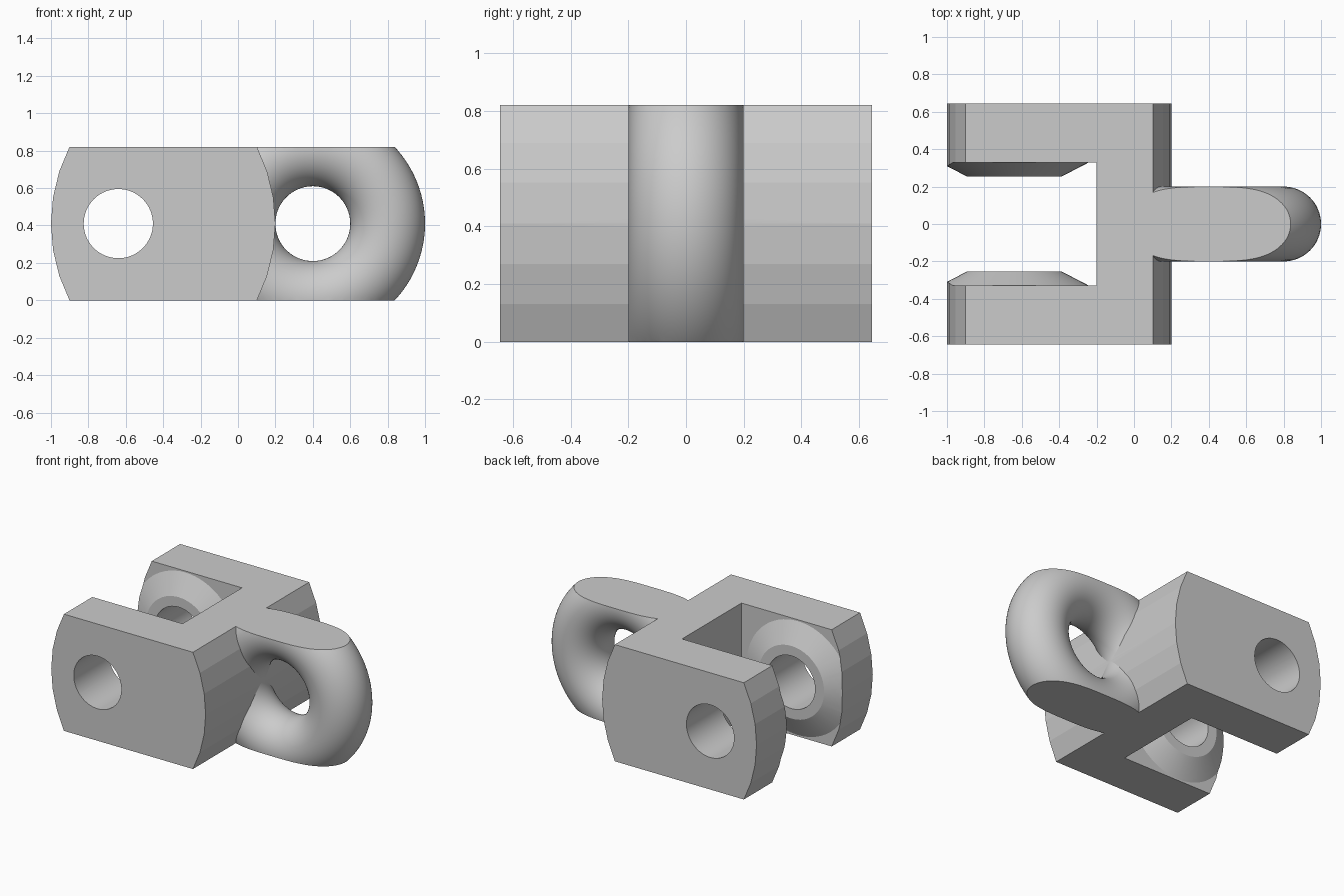
import bpy, bmesh, math

old = bpy.data.objects.get("Cube")
if old:
    bpy.data.objects.remove(old, do_unlink=True)

HALF_H = 0.41            # half height, also the pivot height
HALF_W = 0.645           # half width across the arms
PIN_X, EYE_X = -0.64, 0.4
ARC_R, STEPS = 0.9, 6    # rounded ends of the yoke

steel = bpy.data.materials.new("plain grey")
steel.use_nodes = True
GREY = (0.6, 0.6, 0.6, 1)
steel.diffuse_color = GREY
steel.node_tree.nodes["Principled BSDF"].inputs["Base Color"].default_value = GREY


def finish(name, bm):
    bmesh.ops.recalc_face_normals(bm, faces=bm.faces)
    mesh = bpy.data.meshes.new(name)
    bm.to_mesh(mesh)
    bm.free()
    mesh.materials.append(steel)
    obj = bpy.data.objects.new(name, mesh)
    bpy.context.collection.objects.link(obj)
    return obj


def box(name, lo, hi):
    bm = bmesh.new()
    bmesh.ops.create_cube(bm, size=1)
    for v in bm.verts:
        v.co = [(a + b) / 2 + c * (b - a) for a, b, c in zip(lo, hi, v.co)]
    return finish(name, bm)


def lathe_y(name, x, profile, segments=64):
    """Solid turned about the y direction through (x, HALF_H); profile is (radius, y)."""
    bm = bmesh.new()
    rings = []
    for r, y in profile:
        angles = [math.tau * i / segments for i in range(segments)]
        rings.append([bm.verts.new((x + r * math.cos(a), y, HALF_H + r * math.sin(a)))
                      for a in angles])
    for a, b in zip(rings, rings[1:]):
        for i in range(segments):
            j = (i + 1) % segments
            bm.faces.new((a[i], a[j], b[j], b[i]))
    if profile[0] != profile[-1]:
        bm.faces.new(rings[0])
        bm.faces.new(rings[-1])
    else:
        bmesh.ops.remove_doubles(bm, verts=bm.verts, dist=1e-5)
    return finish(name, bm)


def combine(target, tool, operation):
    mod = target.modifiers.new(operation, "BOOLEAN")
    mod.operation, mod.solver, mod.object = operation, "EXACT", tool
    bpy.context.view_layer.objects.active = target
    bpy.ops.object.modifier_apply(modifier=mod.name)
    bpy.data.objects.remove(tool, do_unlink=True)


# Yoke block: arc-ended profile extruded across the width
span = math.asin(HALF_H / ARC_R)
arc = [span * (2 * i / STEPS - 1) for i in range(STEPS + 1)]
outline = [(0.2 - ARC_R + ARC_R * math.cos(a), HALF_H + ARC_R * math.sin(a)) for a in arc]
outline += [(-0.8 - x, z) for x, z in reversed(outline)]
bm = bmesh.new()
face = bm.faces.new([bm.verts.new((x, -HALF_W, z)) for x, z in outline])
side = bmesh.ops.extrude_face_region(bm, geom=[face])["geom"]
bmesh.ops.translate(bm, vec=(0, 2 * HALF_W, 0),
                    verts=[g for g in side if isinstance(g, bmesh.types.BMVert)])
yoke = finish("yoke_with_eye", bm)

# Slot between the arms, leaving a conical boss on each inner face
slot = box("slot_cutter", (-1.2, -0.33, -0.2), (-0.2, 0.33, 1.02))
for s in (-1, 1):
    boss = lathe_y("boss", PIN_X, [(0.255, s * 0.255), (0.4, s * 0.33), (0.4, s * 0.4)])
    combine(slot, boss, "DIFFERENCE")
combine(yoke, slot, "DIFFERENCE")

# Pin hole through both arms
combine(yoke, lathe_y("pin_cutter", PIN_X, [(0.185, -1), (0.185, 1)]), "DIFFERENCE")

# Ring eye, trimmed flush with the top and bottom of the yoke
tube = [math.tau * i / 64 for i in range(64)] + [0]
ring = lathe_y("ring_eye", EYE_X,
               [(0.4 + 0.2 * math.cos(t), 0.2 * math.sin(t)) for t in tube], 96)
combine(ring, box("trim", (0, -0.5, 0), (1.2, 0.5, 2 * HALF_H)), "INTERSECT")
combine(yoke, ring, "UNION")

# Smooth the turned surfaces, keep the block edges crisp
bpy.ops.object.select_all(action="DESELECT")
yoke.select_set(True)
bpy.context.view_layer.objects.active = yoke
bpy.ops.object.shade_smooth_by_angle(angle=math.radians(8))
